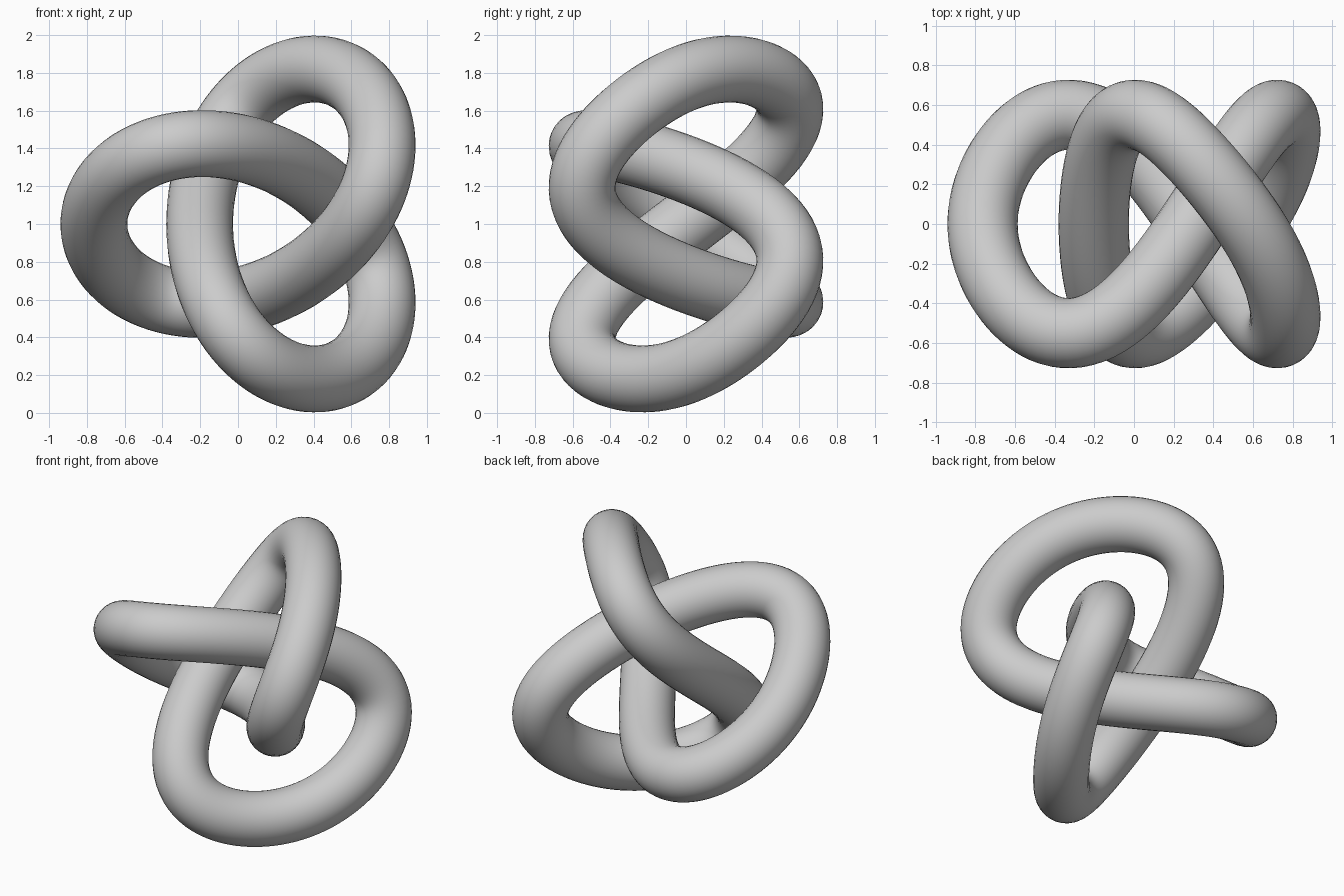
import bpy
from math import sin, cos, tau

if "Cube" in bpy.data.objects:
    bpy.data.objects.remove(bpy.data.objects["Cube"])

# Trefoil centre line, lobes in the x-z plane and weaving along y
A, B = 0.28, 0.615      # planar harmonics
CX, CZ = 0.132, 1.0     # knot centre
TUBE = 0.177
COUNT = 240


def knot_point(t):
    x = CX + A * cos(t) - B * cos(2 * t)
    y = 0.537 * sin(3 * t) + 0.061 * sin(6 * t)
    z = CZ + A * sin(t) + B * sin(2 * t)
    return (x, y, z, 1.0)


# Closed path with a round bevel
curve = bpy.data.curves.new("knot_tube", "CURVE")
curve.dimensions = '3D'
curve.fill_mode = 'FULL'
curve.twist_mode = 'MINIMUM'
curve.bevel_depth = TUBE
curve.bevel_resolution = 14
spline = curve.splines.new('POLY')
spline.points.add(COUNT - 1)
for i, p in enumerate(spline.points):
    p.co = knot_point(tau * i / COUNT)
spline.use_cyclic_u = True
spline.use_smooth = True

knot = bpy.data.objects.new("knot_tube", curve)
bpy.context.collection.objects.link(knot)

# Turn the tube into a smooth mesh
bpy.context.view_layer.objects.active = knot
knot.select_set(True)
bpy.ops.object.convert(target='MESH')
bpy.ops.object.shade_smooth()
